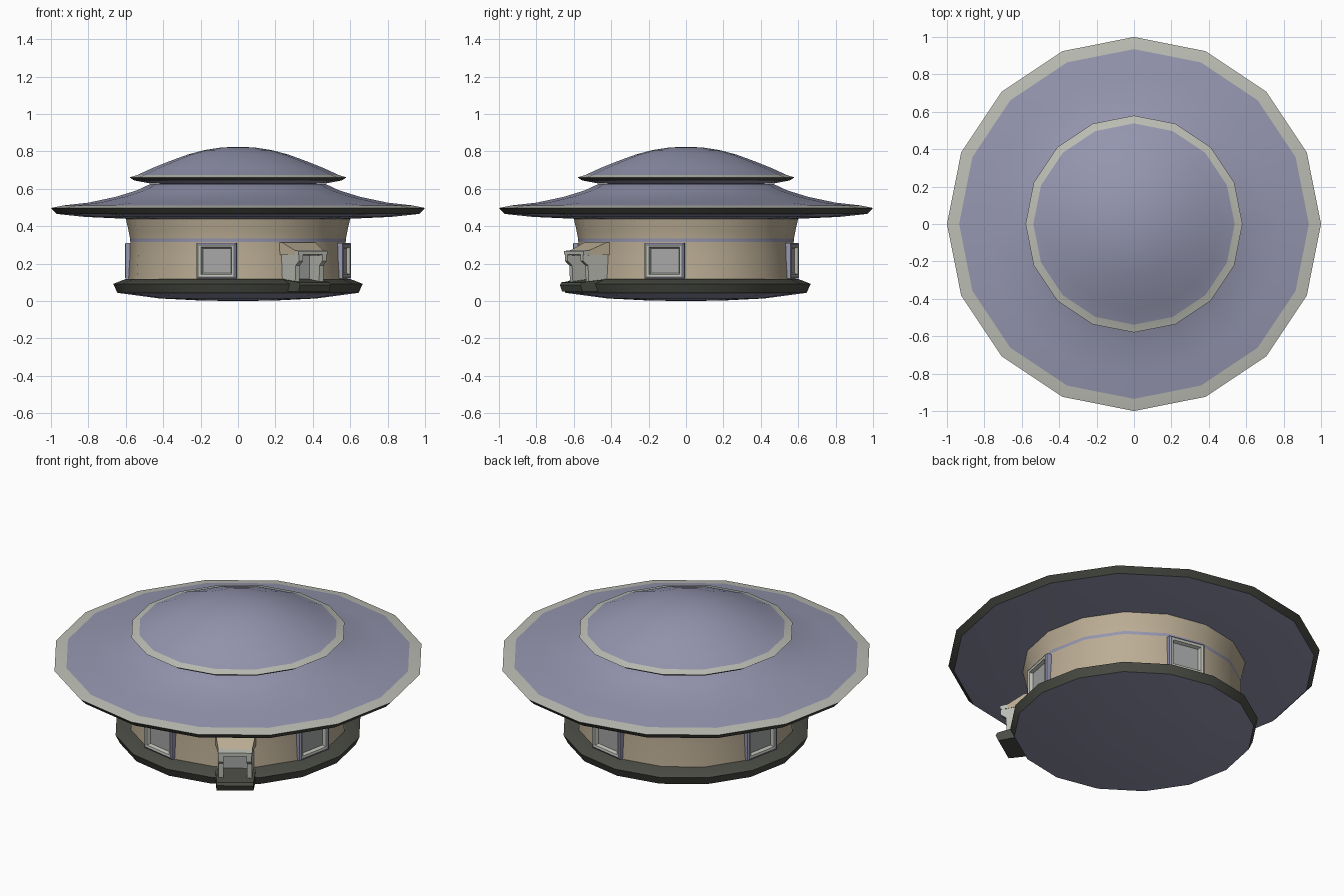
import bpy, bmesh, math
from mathutils import Vector

if "Cube" in bpy.data.objects:
    bpy.data.objects.remove(bpy.data.objects["Cube"])

SIDES = 16


def material(name, rgb):
    m = bpy.data.materials.new(name)
    m.diffuse_color = (*rgb, 1)
    m.use_nodes = True
    m.node_tree.nodes["Principled BSDF"].inputs["Base Color"].default_value = m.diffuse_color
    return m


LAV, TRIM, DARK, TAN, GLASS = range(5)
MATS = [material("lavender_shell", (0.30, 0.305, 0.43)),
        material("pale_trim", (0.50, 0.515, 0.46)),
        material("dark_rim", (0.068, 0.072, 0.058)),
        material("tan_wall", (0.50, 0.42, 0.30)),
        material("grey_pane", (0.38, 0.385, 0.385))]


def finish(name, bm):
    bmesh.ops.recalc_face_normals(bm, faces=bm.faces[:])
    me = bpy.data.meshes.new(name)
    bm.to_mesh(me)
    bm.free()
    for m in MATS:
        me.materials.append(m)
    ob = bpy.data.objects.new(name, me)
    bpy.context.collection.objects.link(ob)
    return ob


def smooth(ob):
    bpy.ops.object.select_all(action='DESELECT')
    ob.select_set(True)
    bpy.context.view_layer.objects.active = ob
    bpy.ops.object.shade_smooth_by_angle(angle=math.radians(30))


def lathe(name, profile):
    """profile: (radius, z, colour of the band that starts here)"""
    bm = bmesh.new()
    rings = []
    for r, z, _ in profile:
        if r == 0:
            rings.append([bm.verts.new((0, 0, z))] * SIDES)
        else:
            rings.append([bm.verts.new((r * math.cos(a), r * math.sin(a), z))
                          for a in (i * math.tau / SIDES for i in range(SIDES))])
    for (a, b), (_, _, mat) in zip(zip(rings, rings[1:]), profile):
        for i in range(SIDES):
            j = (i + 1) % SIDES
            quad = list(dict.fromkeys((a[i], a[j], b[j], b[i])))
            bm.faces.new(quad).material_index = mat
    ob = finish(name, bm)
    smooth(ob)
    return ob


def local(angle, u, v, z):
    """Point at distance u outward and v sideways, for a wall facing the angle"""
    c, s = math.cos(angle), math.sin(angle)
    return Vector((u * c - v * s, u * s + v * c, z))


def slab(name, angle, profile, near, far, mat):
    """Side profile (u, z) spanning sideways; near/far = (v0, v1) at u .55 and .72"""
    bm = bmesh.new()
    ends = []
    for k in (0, 1):
        ends.append([bm.verts.new(local(
            angle, u, near[k] + (far[k] - near[k]) * (u - 0.55) / 0.17, z))
            for u, z in profile])
    n = len(profile)
    bm.faces.new(ends[0])
    bm.faces.new(ends[1])
    for i in range(n):
        j = (i + 1) % n
        bm.faces.new((ends[0][i], ends[0][j], ends[1][j], ends[1][i]))
    for f in bm.faces:
        f.material_index = mat
    return finish(name, bm)


def window(name, angle):
    # nested rectangles: half width, half height, distance out, colour to next
    steps = [(0.108, 0.095, 0.55, LAV), (0.108, 0.095, 0.592, LAV),
             (0.098, 0.086, 0.597, TRIM), (0.084, 0.073, 0.594, TRIM),
             (0.076, 0.066, 0.576, GLASS)]
    bm = bmesh.new()
    rects = [[bm.verts.new(local(angle, u, sx * w, 0.215 + sz * h))
              for sx, sz in ((-1, -1), (1, -1), (1, 1), (-1, 1))]
             for w, h, u, _ in steps]
    for a, b, st in zip(rects, rects[1:], steps):
        for i in range(4):
            j = (i + 1) % 4
            bm.faces.new((a[i], a[j], b[j], b[i])).material_index = st[3]
    bm.faces.new(rects[-1]).material_index = GLASS
    bm.faces.new(rects[0][::-1]).material_index = LAV
    finish(name, bm)


# Wide lower roof with flared rim
lathe("lower_roof", [
    (0, 0.44, LAV), (0.60, 0.44, LAV), (0.82, 0.45, LAV), (0.97, 0.466, DARK),
    (1.0, 0.498, TRIM), (0.935, 0.511, LAV), (0.80, 0.526, LAV),
    (0.65, 0.558, LAV), (0.54, 0.592, LAV), (0.47, 0.625, LAV), (0, 0.63, LAV)])

# Domed cap
lathe("dome_cap", [
    (0, 0.62, LAV), (0.465, 0.628, LAV), (0.555, 0.645, DARK), (0.58, 0.661, TRIM),
    (0.538, 0.674, LAV), (0.46, 0.71, LAV), (0.36, 0.75, LAV), (0.27, 0.783, LAV),
    (0.18, 0.807, LAV), (0.09, 0.821, LAV), (0, 0.825, LAV)])

# Round wall with painted stripe
lathe("round_wall", [
    (0, 0.45, TAN), (0.602, 0.45, TAN), (0.586, 0.38, TAN), (0.577, 0.335, LAV),
    (0.576, 0.317, TAN), (0.577, 0.25, TAN), (0.586, 0.10, TAN), (0, 0.10, TAN)])

# Foundation dish
lathe("foundation", [
    (0, 0, LAV), (0.20, 0.003, LAV), (0.42, 0.014, LAV), (0.645, 0.044, DARK),
    (0.667, 0.092, DARK), (0.60, 0.118, DARK), (0, 0.118, DARK)])

# Four windows, one each quarter turn
for i in range(4):
    window(f"window_{i + 1}", math.radians(-101.25 + 90 * i))

# Doorway porch
D = math.radians(-56.25)
slab("porch_roof", D, [(0.54, 0.312), (0.585, 0.312), (0.69, 0.268),
                       (0.69, 0.245), (0.54, 0.245)], (-0.112, 0.112), (-0.085, 0.085), TAN)
slab("porch_lip", D, [(0.68, 0.272), (0.722, 0.268), (0.722, 0.248), (0.68, 0.244)],
     (-0.092, 0.092), (-0.092, 0.092), TRIM)
for side, s in (("left", -1), ("right", 1)):
    slab(f"door_jamb_{side}", D,
         [(0.54, 0.09), (0.685, 0.09), (0.69, 0.19), (0.72, 0.215), (0.72, 0.25), (0.54, 0.25)],
         (s * 0.068, s * 0.10), (s * 0.062, s * 0.088), TRIM)
slab("door_panel", D, [(0.54, 0.10), (0.59, 0.10), (0.59, 0.25), (0.54, 0.25)],
     (-0.075, 0.075), (-0.07, 0.07), GLASS)
slab("door_step", D, [(0.54, 0.05), (0.73, 0.05), (0.745, 0.085), (0.735, 0.10), (0.54, 0.122)],
     (-0.112, 0.112), (-0.10, 0.10), DARK)
